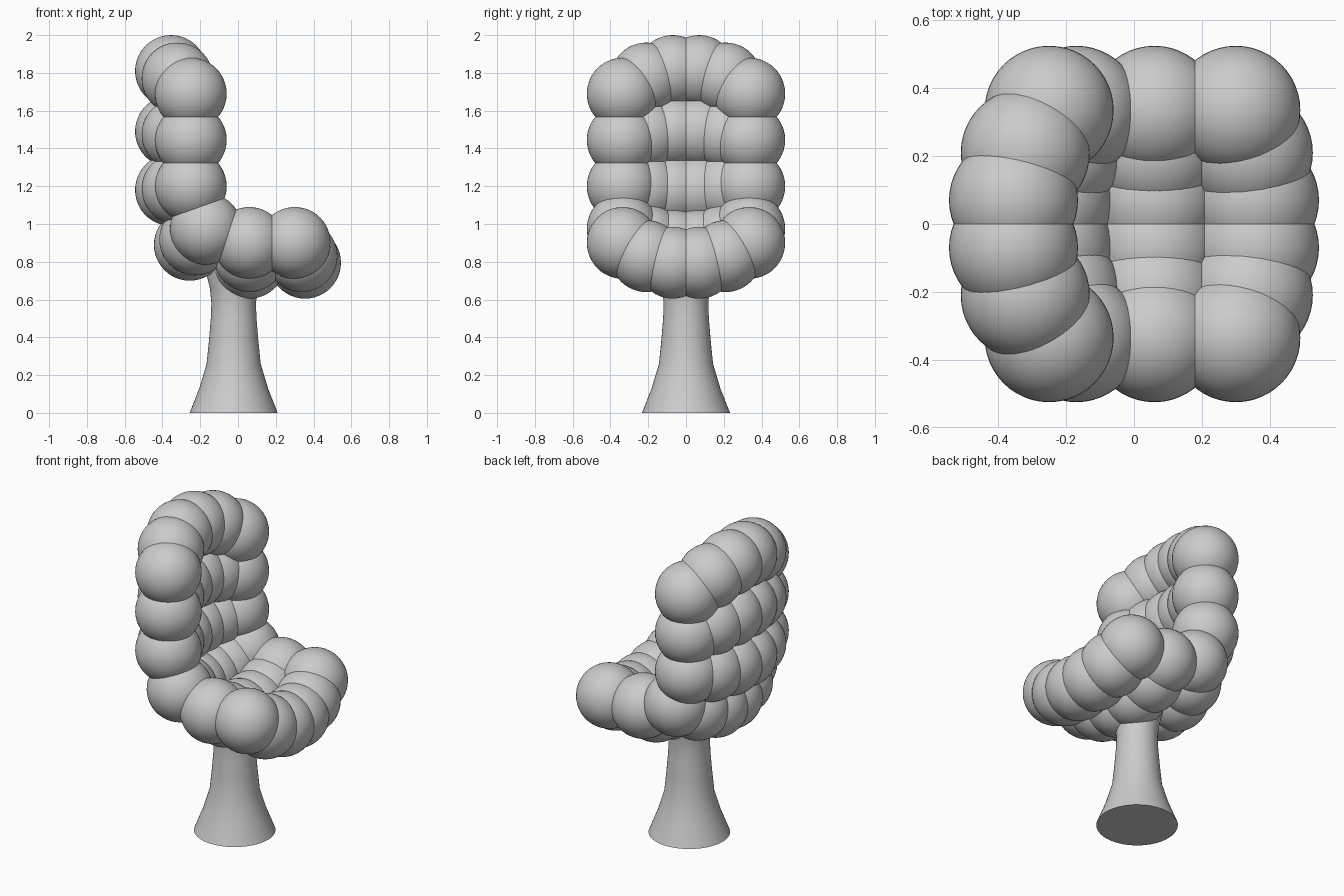
import bpy, bmesh, math
from mathutils import Matrix

cube = bpy.data.objects.get("Cube")
if cube:
    bpy.data.objects.remove(cube, do_unlink=True)

grey = bpy.data.materials.new("soft grey")
grey.use_nodes = True
colour = (0.6, 0.6, 0.6, 1)
grey.diffuse_color = colour
grey.node_tree.nodes["Principled BSDF"].inputs["Base Color"].default_value = colour


def make_object(name, bm, smooth_angle):
    mesh = bpy.data.meshes.new(name)
    bm.to_mesh(mesh)
    bm.free()
    mesh.materials.append(grey)
    obj = bpy.data.objects.new(name, mesh)
    bpy.context.collection.objects.link(obj)
    bpy.ops.object.select_all(action='DESELECT')
    obj.select_set(True)
    bpy.context.view_layer.objects.active = obj
    bpy.ops.object.shade_smooth_by_angle(angle=math.radians(smooth_angle))
    return obj


# Rows of overlapping balls: (x, z) of the outer ball, (x, z) of the inner ball
BALL_RADIUS = 0.19
ROWS = {
    "seat_front_row": ((0.30, 0.90), (0.355, 0.795)),
    "seat_middle_row": ((0.06, 0.90), (0.06, 0.795)),
    "seat_back_row": ((-0.17, 0.975), (-0.255, 0.89)),
    "backrest_lower_row": ((-0.25, 1.20), (-0.355, 1.18)),
    "backrest_middle_row": ((-0.25, 1.445), (-0.355, 1.49)),
    "backrest_top_row": ((-0.25, 1.69), (-0.355, 1.81)),
}
# Sideways position of each ball and how far it has moved toward the inner ball
STEPS = ((0.335, 0.0), (0.21, 0.67), (0.07, 1.0))

for name, (outer, inner) in ROWS.items():
    bm = bmesh.new()
    for y, blend in STEPS:
        x = outer[0] + (inner[0] - outer[0]) * blend
        z = outer[1] + (inner[1] - outer[1]) * blend
        for side in (-1, 1):
            bmesh.ops.create_uvsphere(bm, u_segments=48, v_segments=24,
                                      radius=BALL_RADIUS,
                                      matrix=Matrix.Translation((x, side * y, z)))
    make_object(name, bm, 60)

# Flared pedestal, turned from a (radius, height) profile
PROFILE = ((0.233, 0), (0.182, 0.13), (0.143, 0.26), (0.131, 0.38),
           (0.121, 0.5), (0.118, 0.58), (0.126, 0.66), (0.145, 0.74), (0.15, 0.8))
bm = bmesh.new()
SIDES = 48
rings = []
for r, z in PROFILE:
    angles = [2 * math.pi * i / SIDES for i in range(SIDES)]
    rings.append([bm.verts.new((r * math.cos(a), r * math.sin(a), z)) for a in angles])
for low, high in zip(rings, rings[1:]):
    for i in range(SIDES):
        j = (i + 1) % SIDES
        bm.faces.new((low[i], low[j], high[j], high[i]))
bm.faces.new(rings[0][::-1])
bm.faces.new(rings[-1])
pedestal = make_object("pedestal", bm, 40)
pedestal.location.x = -0.023
